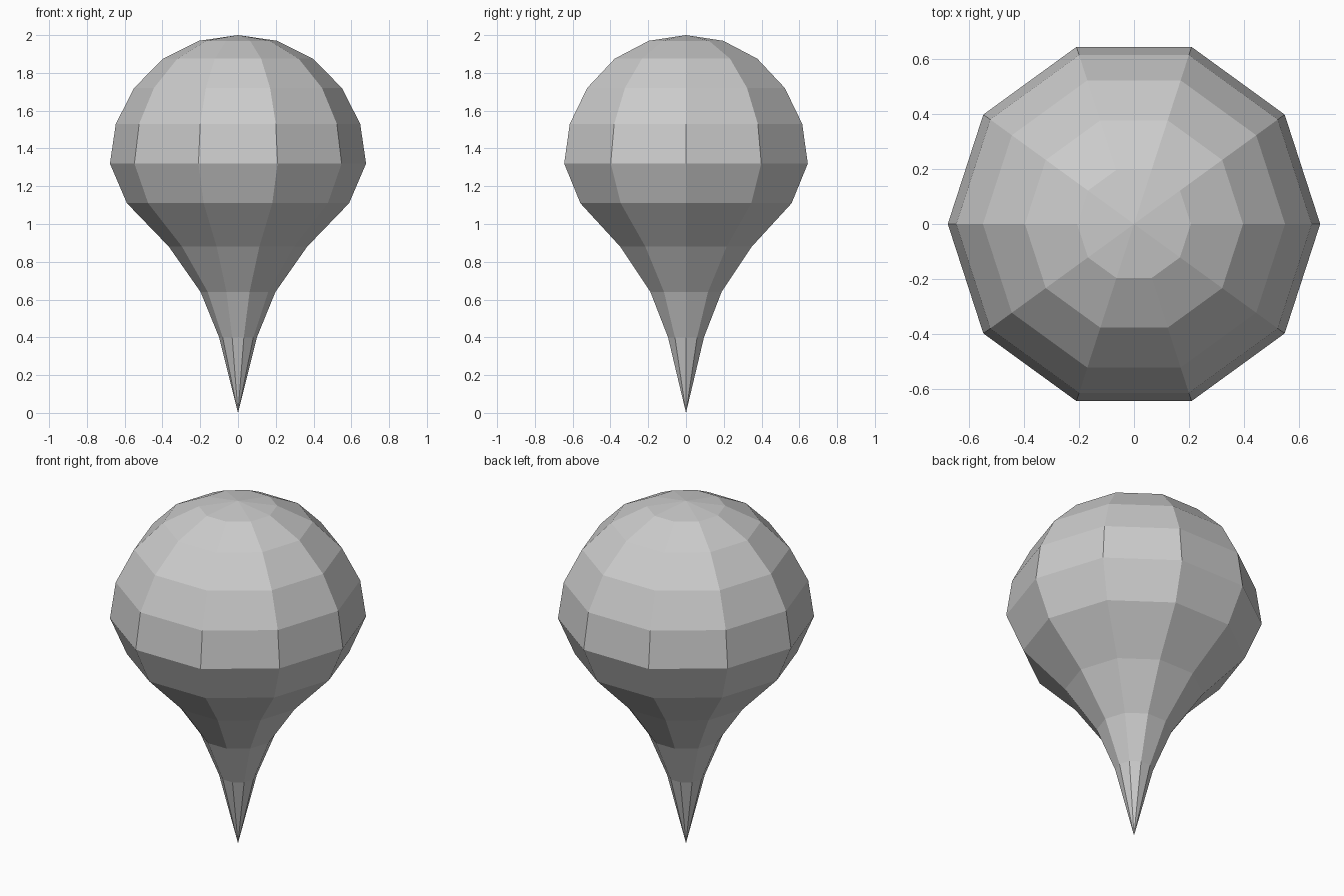
import bpy, bmesh, math

if "Cube" in bpy.data.objects:
    bpy.data.objects.remove(bpy.data.objects["Cube"])

SIDES = 10
# (radius, height) of each ring between the bottom tip and the crown
PROFILE = [(0.10, 0.40), (0.198, 0.64), (0.366, 0.88), (0.588, 1.11), (0.678, 1.32),
           (0.647, 1.53), (0.55, 1.72), (0.397, 1.875), (0.207, 1.97)]

# Teardrop body: flat-faced lathe with a pointed tip and domed crown
bm = bmesh.new()
rings = []
for r, z in PROFILE:
    angles = [2 * math.pi * i / SIDES for i in range(SIDES)]
    rings.append([bm.verts.new((r * math.cos(a), r * math.sin(a), z)) for a in angles])
tip = bm.verts.new((0, 0, 0))
crown = bm.verts.new((0, 0, 2))

for i in range(SIDES):
    j = (i + 1) % SIDES
    bm.faces.new((tip, rings[0][j], rings[0][i]))
    for low, high in zip(rings, rings[1:]):
        bm.faces.new((low[i], low[j], high[j], high[i]))
    bm.faces.new((rings[-1][i], rings[-1][j], crown))
bmesh.ops.recalc_face_normals(bm, faces=bm.faces)

mesh = bpy.data.meshes.new("teardrop_body")
bm.to_mesh(mesh)
bm.free()
bpy.context.collection.objects.link(bpy.data.objects.new("teardrop_body", mesh))
